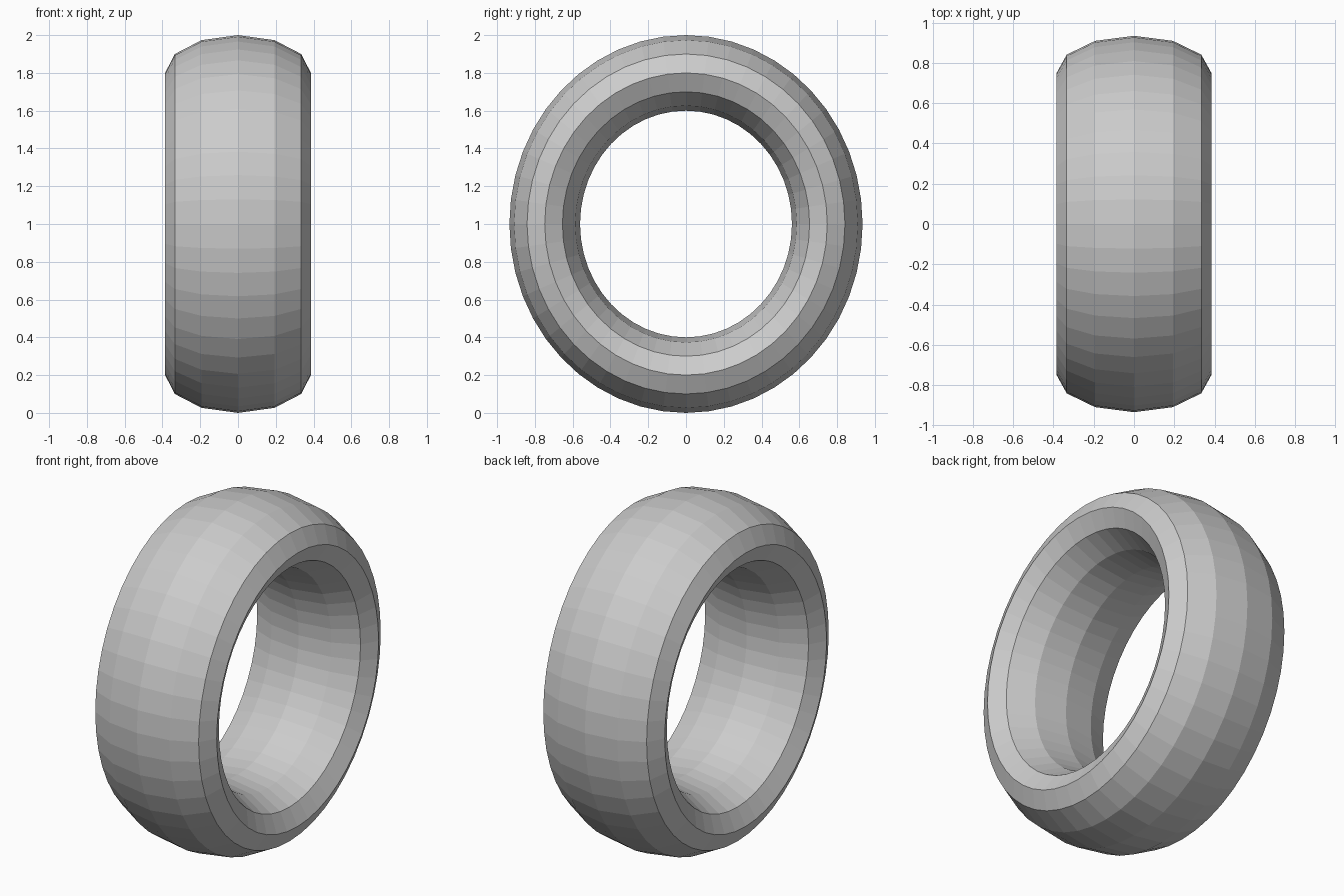
import bpy
from math import radians

if "Cube" in bpy.data.objects:
    bpy.data.objects.remove(bpy.data.objects["Cube"])

# Tyre-like ring: a low-poly torus with its axis along x, stretched wide and slightly narrowed in y
bpy.ops.mesh.primitive_torus_add(
    major_segments=48, minor_segments=12,
    major_radius=0.8, minor_radius=0.2,
    location=(0, 0, 1), rotation=(0, radians(90), 0))
ring = bpy.context.object
ring.name = "wide_ring"
ring.scale = (1.0, 0.935, 1.93)
bpy.ops.object.transform_apply(location=False, rotation=True, scale=True)
bpy.ops.object.shade_flat()
